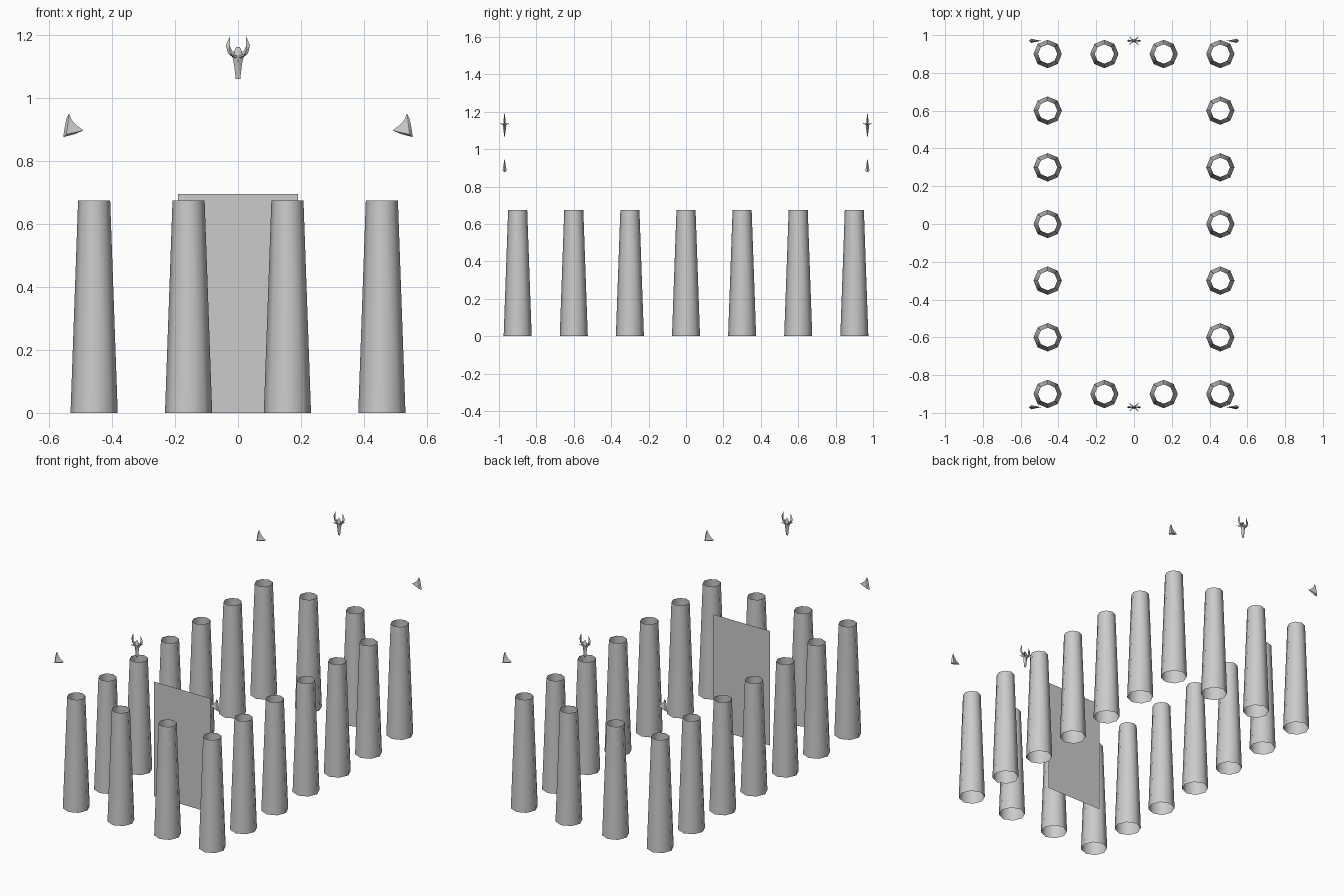
import bpy, bmesh, math
from mathutils import Vector

if "Cube" in bpy.data.objects:
    bpy.data.objects.remove(bpy.data.objects["Cube"])


def finish(name, bm, smooth=None):
    bmesh.ops.recalc_face_normals(bm, faces=bm.faces)
    me = bpy.data.meshes.new(name)
    bm.to_mesh(me)
    bm.free()
    ob = bpy.data.objects.new(name, me)
    bpy.context.collection.objects.link(ob)
    if smooth:
        bpy.ops.object.select_all(action='DESELECT')
        ob.select_set(True)
        bpy.context.view_layer.objects.active = ob
        bpy.ops.object.shade_smooth_by_angle(angle=math.radians(smooth))
    return ob


def column(x, y):
    # open-ended tapered octagonal shaft
    bm = bmesh.new()
    bmesh.ops.create_cone(bm, cap_ends=False, segments=8, radius1=0.075,
                          radius2=0.051, depth=0.675)
    bmesh.ops.translate(bm, verts=bm.verts, vec=(x, y, 0.3375))
    finish("column", bm, 60)


def leaf(bm, outline, ridge, half, center, side=1):
    # flat outline in xz, swollen to a ridge point front and back
    rim = [bm.verts.new((side * x, center, z)) for x, z in outline]
    for s in (-1, 1):
        top = bm.verts.new((side * ridge[0], center + s * half, ridge[1]))
        for i, v in enumerate(rim):
            bm.faces.new((v, rim[(i + 1) % len(rim)], top))


def spike(bm, a, b, r):
    # four-sided spike from a to a point b
    a, b = Vector(a), Vector(b)
    d = (b - a).normalized()
    u = d.orthogonal().normalized()
    w = d.cross(u)
    ring = [bm.verts.new(a + r * k) for k in (u, w, -u, -w)]
    tip = bm.verts.new(b)
    for i in range(4):
        bm.faces.new((ring[i], ring[(i + 1) % 4], tip))
    bm.faces.new(ring)


# colonnade
for x in (-0.457, 0.457):
    for j in range(-3, 4):
        column(x, j * 0.3)
for x in (-0.157, 0.157):
    for y in (-0.9, 0.9):
        column(x, y)

# door panel behind the front columns
bm = bmesh.new()
bm.faces.new([bm.verts.new((x, -0.535, z)) for x, z in
              ((-0.19, 0), (0.19, 0), (0.19, 0.695), (-0.19, 0.695))])
finish("door_panel", bm)

CORNER = [(0.555, 0.876), (0.551, 0.905), (0.545, 0.935), (0.537, 0.951),
          (0.528, 0.93), (0.515, 0.915), (0.491, 0.897), (0.52, 0.885)]
WING = [(0.012, 1.125), (0.032, 1.142), (0.038, 1.168), (0.025, 1.198),
        (0.027, 1.168), (0.018, 1.148), (0.008, 1.145)]
STEM = [(-0.007, 1.06), (0.007, 1.06), (0.013, 1.11), (0.019, 1.135),
        (0.006, 1.162), (-0.006, 1.162), (-0.019, 1.135), (-0.013, 1.11)]

for y in (-0.97, 0.97):
    # roof corner ornaments
    for side in (-1, 1):
        bm = bmesh.new()
        leaf(bm, CORNER, (0.545, 0.885), 0.011, y, side)
        finish("corner_ornament", bm)
    # gable ornament: stem, two wings and four spurs
    bm = bmesh.new()
    leaf(bm, STEM, (0, 1.12), 0.009, y)
    for side in (-1, 1):
        leaf(bm, WING, (0.027, 1.152), 0.006, y, side)
        for s in (-1, 1):
            spike(bm, (side * 0.004, y, 1.13),
                  (side * 0.028, y + s * 0.026, 1.14), 0.007)
    finish("gable_ornament", bm)
